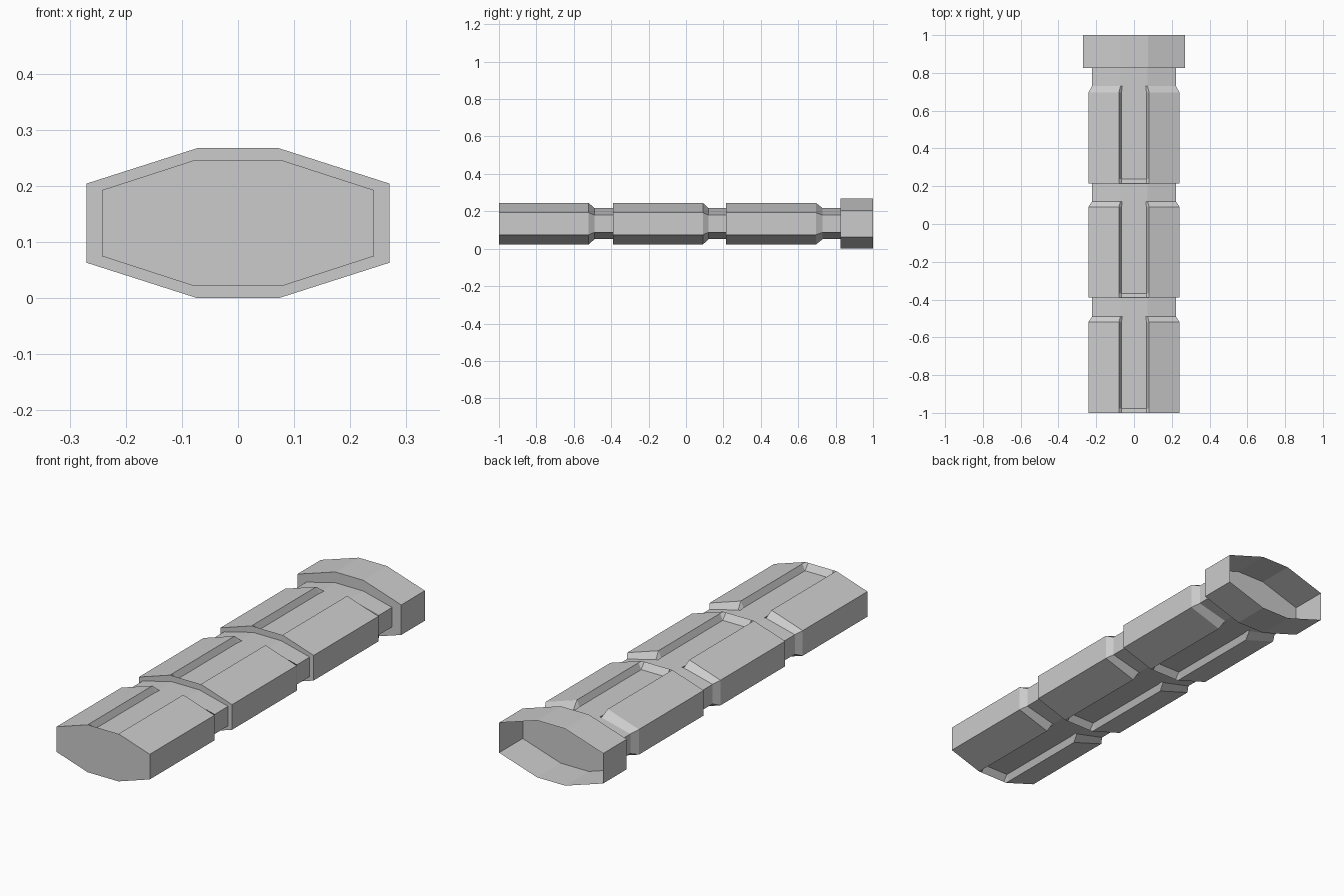
import bpy, bmesh

if "Cube" in bpy.data.objects:
    bpy.data.objects.remove(bpy.data.objects["Cube"])

ZC = 0.1335  # height of the long axis


def ring(quarter):
    """Mirror quarter points (x, height above axis), side to centre, into a loop."""
    top = quarter + [(-x, z) for x, z in reversed(quarter)]
    return top + [(-x, -z) for x, z in top]


def loft(name, rings, cap_ends):
    """Skin a list of (y, loop) sections into one object."""
    bm = bmesh.new()
    loops = [[bm.verts.new((x, y, ZC + z)) for x, z in pts] for y, pts in rings]
    for a, b in zip(loops, loops[1:]):
        n = len(a)
        for i in range(n):
            j = (i + 1) % n
            bm.faces.new((a[i], a[j], b[j], b[i]))
    if cap_ends:
        bm.faces.new(loops[0])
        bm.faces.new(loops[-1])
    bmesh.ops.recalc_face_normals(bm, faces=bm.faces)
    me = bpy.data.meshes.new(name)
    bm.to_mesh(me)
    bm.free()
    ob = bpy.data.objects.new(name, me)
    bpy.context.collection.objects.link(ob)
    return ob


# Cross-sections; the last point of each is the groove floor edge
full = ring([(0.242, 0.059), (0.08, 0.1115), (0.066, 0.1115)])
grooved = ring([(0.242, 0.059), (0.08, 0.1115), (0.066, 0.083)])
neck = ring([(0.222, 0.046), (0.072, 0.083), (0.062, 0.083)])

# Grip: three grooved segments, each tapering into a narrow neck
sections = []
for start, taper, end, neck_end in [(-1.0, -0.52, -0.49, -0.39),
                                    (-0.39, 0.09, 0.12, 0.215),
                                    (0.215, 0.695, 0.73, 0.825)]:
    sections += [(start, full), (start + 0.023, grooved), (taper, grooved),
                 (end, neck), (neck_end, neck)]
loft("grip", sections, True)

# Collar: open-backed octagonal sleeve with a front shoulder down to the neck
inner = ring([(0.222, 0.046), (0.072, 0.083)])
outer = ring([(0.27, 0.0705), (0.073, 0.1335)])
loft("collar", [(0.825, inner), (0.825, outer), (1.0, outer)], False)
